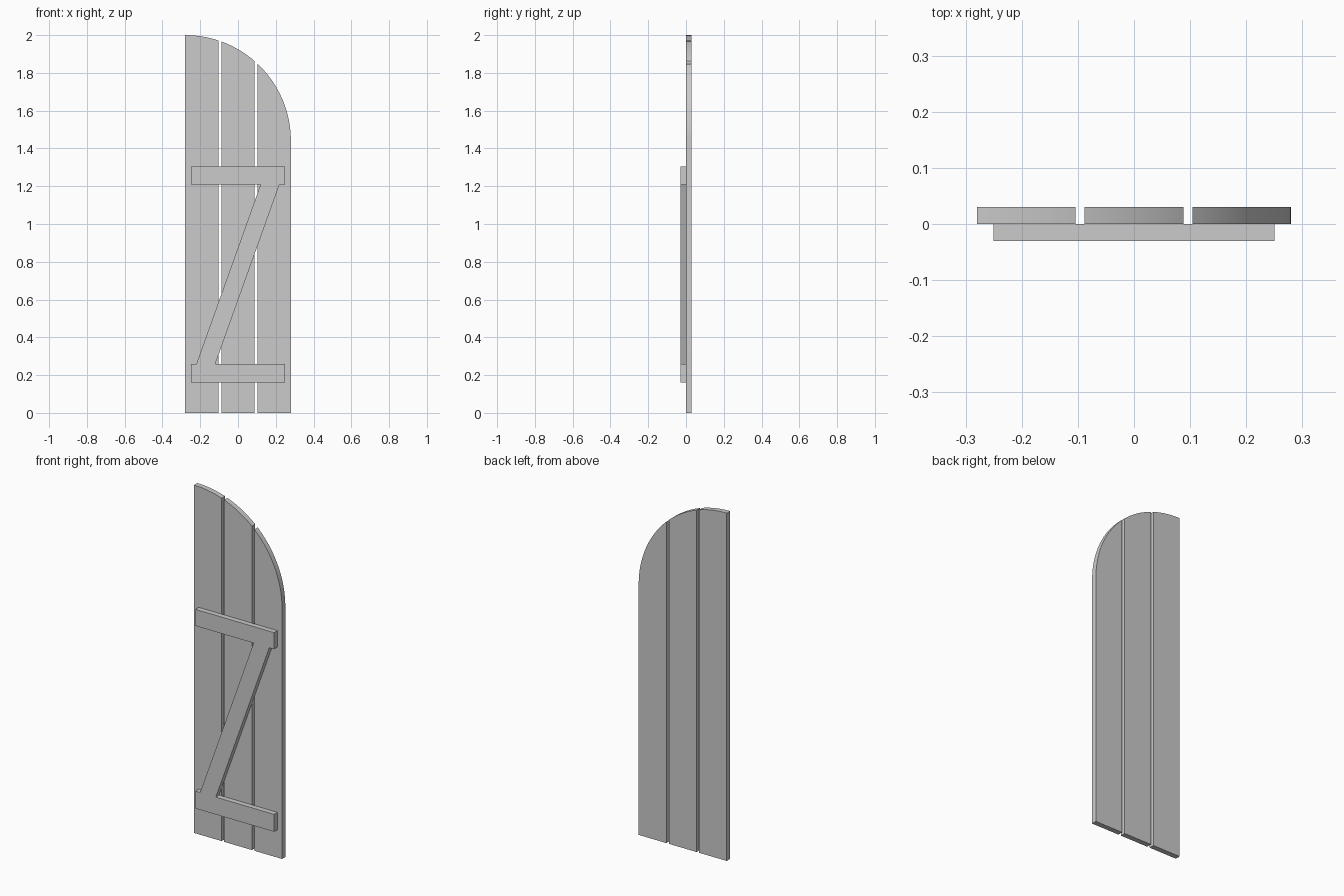
import bpy
import bmesh
import math

cube = bpy.data.objects.get("Cube")
if cube:
    bpy.data.objects.remove(cube, do_unlink=True)

grey = bpy.data.materials.new("plain_grey")
grey.use_nodes = True
colour = (0.6, 0.6, 0.6, 1)
grey.diffuse_color = colour
grey.node_tree.nodes["Principled BSDF"].inputs["Base Color"].default_value = colour

HALF = 0.28
RADIUS = 2 * HALF
SPRING = 2 - RADIUS
THICK = 0.03


def board(name, outline, y_front):
    """Extrude an x-z outline backwards into a board."""
    bm = bmesh.new()
    face = bm.faces.new([bm.verts.new((x, y_front, z)) for x, z in outline])
    extruded = bmesh.ops.extrude_face_region(bm, geom=[face])["geom"]
    moved = [v for v in extruded if isinstance(v, bmesh.types.BMVert)]
    bmesh.ops.translate(bm, verts=moved, vec=(0, THICK, 0))
    bmesh.ops.recalc_face_normals(bm, faces=bm.faces)
    mesh = bpy.data.meshes.new(name)
    bm.to_mesh(mesh)
    bm.free()
    mesh.materials.append(grey)
    obj = bpy.data.objects.new(name, mesh)
    bpy.context.collection.objects.link(obj)
    bpy.ops.object.select_all(action="DESELECT")
    obj.select_set(True)
    bpy.context.view_layer.objects.active = obj
    bpy.ops.object.shade_smooth_by_angle(angle=math.radians(30))
    return obj


def plank(name, x0, x1, steps=24):
    """Upright plank whose top follows the quarter-circle arch."""
    a0 = math.acos(min(1, (x1 + HALF) / RADIUS))
    a1 = math.acos((x0 + HALF) / RADIUS)
    outline = [(x0, 0), (x1, 0)]
    for i in range(steps + 1):
        a = a0 + (a1 - a0) * i / steps
        outline.append((RADIUS * math.cos(a) - HALF, SPRING + RADIUS * math.sin(a)))
    board(name, outline, 0)


# Three planks with narrow gaps
gap = 0.016
width = (2 * HALF - 2 * gap) / 3
for i, name in enumerate(("right_plank", "middle_plank", "left_plank")):
    x0 = -HALF + i * (width + gap)
    plank(name, x0, x0 + width)

# Horizontal battens
for name, z0, z1 in (("lower_batten", 0.16, 0.26), ("upper_batten", 1.21, 1.305)):
    board(name, [(-0.25, z0), (0.25, z0), (0.25, z1), (-0.25, z1)], -THICK)

# Diagonal brace between the battens
board("diagonal_brace", [(-0.22, 0.26), (-0.12, 0.26), (0.22, 1.21), (0.12, 1.21)], -THICK)
